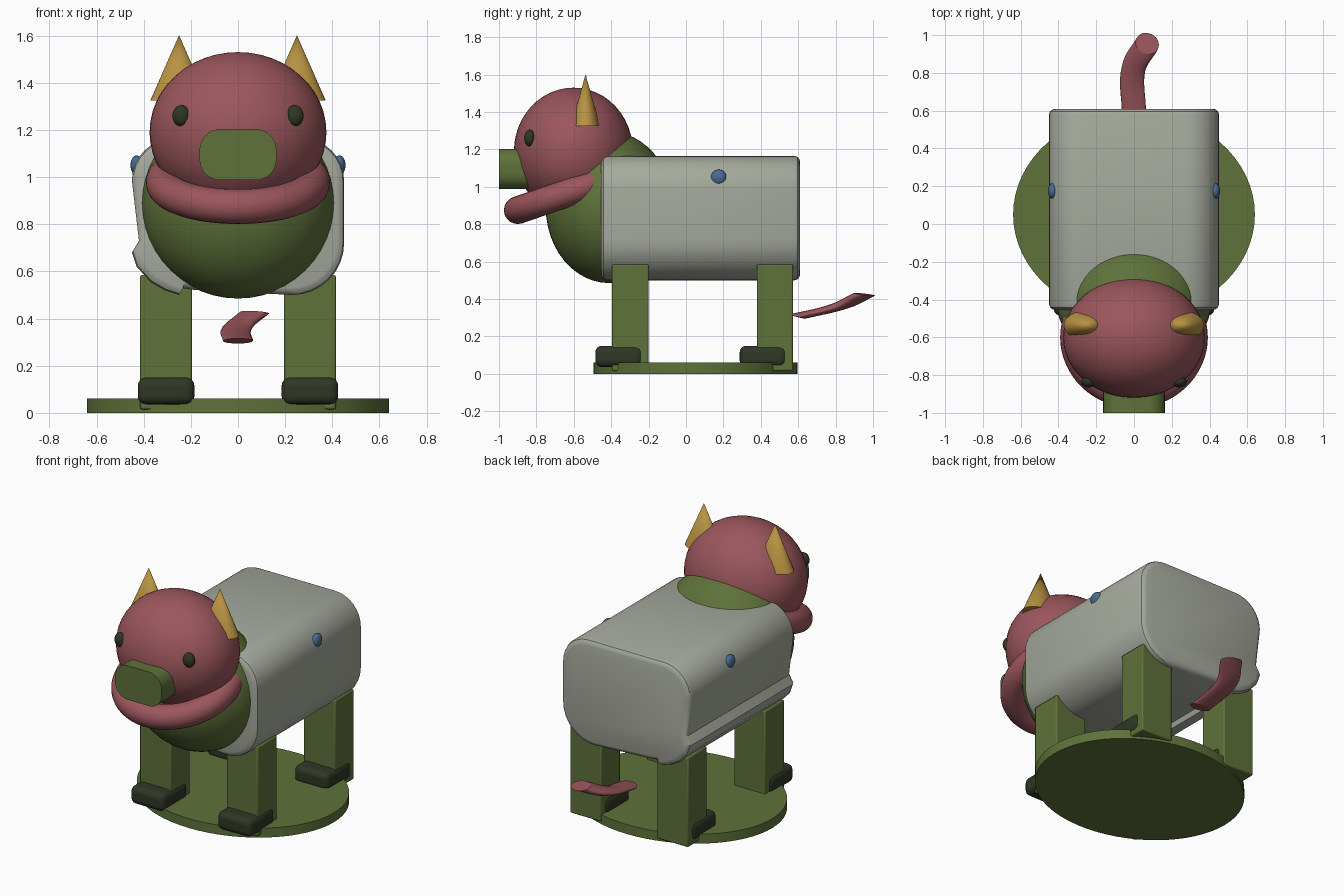
import bpy, bmesh
from math import sin, cos, pi, radians

cube = bpy.data.objects.get("Cube")
if cube:
    bpy.data.objects.remove(cube, do_unlink=True)


def material(name, rgb):
    m = bpy.data.materials.new(name)
    m.use_nodes = True
    m.diffuse_color = (*rgb, 1)
    m.node_tree.nodes["Principled BSDF"].inputs["Base Color"].default_value = (*rgb, 1)
    return m


RED = material("dusty red", (0.328, 0.093, 0.107))
GREEN = material("moss green", (0.112, 0.168, 0.042))
GREY = material("warm grey", (0.381, 0.402, 0.337))
GOLD = material("gold", (0.479, 0.287, 0.054))
DARK = material("dark green", (0.028, 0.038, 0.019))
BLUE = material("blue", (0.065, 0.150, 0.288))


def finish(name, mat, angle=40):
    ob = bpy.context.object
    ob.name = name
    ob.data.materials.clear()
    ob.data.materials.append(mat)
    if angle:
        bpy.ops.object.shade_smooth_by_angle(angle=radians(angle))
    return ob


def ellipsoid(name, mat, loc, radii, seg=48):
    bpy.ops.mesh.primitive_uv_sphere_add(segments=seg, ring_count=seg // 2, location=loc)
    bpy.context.object.scale = radii
    return finish(name, mat)


def box(name, mat, lo, hi, bevel, segments=3):
    bpy.ops.mesh.primitive_cube_add(size=1, location=[(a + b) / 2 for a, b in zip(lo, hi)])
    ob = bpy.context.object
    ob.scale = [b - a for a, b in zip(lo, hi)]
    bpy.ops.object.transform_apply(location=False, rotation=False, scale=True)
    mod = ob.modifiers.new("rounded edges", "BEVEL")
    mod.width, mod.segments = bevel, segments
    return finish(name, mat)


def arc(cx, cz, r, start, end, n=8):
    angles = [radians(start + (end - start) * i / n) for i in range(n + 1)]
    return [(cx + r * cos(a), cz + r * sin(a)) for a in angles]


def loft(name, mat, profile, rings, centre):
    """Sweep an x-z profile along y; each ring is (y, inset from the outline)."""
    bm = bmesh.new()
    half_x = max(abs(p[0]) for p in profile)
    half_z = max(abs(p[1] - centre) for p in profile)
    loops = []
    for y, inset in rings:
        sx, sz = 1 - inset / half_x, 1 - inset / half_z
        loops.append([bm.verts.new((x * sx, y, centre + (z - centre) * sz)) for x, z in profile])
    for a, b in zip(loops, loops[1:]):
        for i in range(len(a)):
            j = (i + 1) % len(a)
            bm.faces.new((a[i], a[j], b[j], b[i]))
    bm.faces.new(loops[0])
    bm.faces.new(loops[-1])
    bmesh.ops.recalc_face_normals(bm, faces=bm.faces)
    mesh = bpy.data.meshes.new(name)
    bm.to_mesh(mesh)
    bm.free()
    ob = bpy.data.objects.new(name, mesh)
    bpy.context.collection.objects.link(ob)
    bpy.ops.object.select_all(action="DESELECT")
    ob.select_set(True)
    bpy.context.view_layer.objects.active = ob
    return finish(name, mat, 35)


# Oval stand
bpy.ops.mesh.primitive_cylinder_add(vertices=64, radius=1, depth=0.06, location=(0, 0.05, 0.03))
bpy.context.object.scale = (0.64, 0.545, 1)
finish("stand", GREEN)

# Body shell: rounded outline with a stepped seam along its right side
outline = (arc(0.23, 0.72, 0.22, -90, 0) + arc(0.27, 0.985, 0.18, 0, 90)
           + arc(-0.27, 0.985, 0.18, 90, 180)
           + [(-0.42, 0.73), (-0.45, 0.68), (-0.43, 0.62), (-0.37, 0.555),
              (-0.31, 0.52), (-0.25, 0.5), (-0.24, 0.53), (-0.19, 0.522)])
rim = [(0, 0.03), (0.004, 0.018), (0.014, 0.005), (0.03, 0)]
rings = [(-0.455 + d, i) for d, i in rim] + [(0.61 - d, i) for d, i in reversed(rim)]
loft("body", GREY, outline, rings, 0.83)

# Chest, head and collar
ellipsoid("chest", GREEN, (0, -0.41, 0.89), (0.41, 0.34, 0.405))
ellipsoid("head", RED, (0, -0.602, 1.19), (0.375, 0.318, 0.34))
bpy.ops.mesh.primitive_torus_add(major_segments=64, minor_segments=20, major_radius=0.317,
                                 minor_radius=0.074, location=(0, -0.6, 0.978),
                                 rotation=(radians(19), 0, 0))
finish("collar", RED)

# Snout with rounded corners
snout = (arc(0.075, 1.075, 0.088, -90, 0) + arc(0.075, 1.115, 0.088, 0, 90)
         + arc(-0.075, 1.115, 0.088, 90, 180) + arc(-0.075, 1.075, 0.088, 180, 270))
loft("snout", GREEN, snout, [(-1, 0), (-0.7, 0)], 1.095)

# Paired parts
for side, s in (("left", 1), ("right", -1)):
    ellipsoid(side + "_eye", DARK, (s * 0.24, -0.835, 1.26), (0.038, 0.03, 0.045), 24)
    ellipsoid(side + "_stud", BLUE, (s * 0.43, 0.175, 1.05), (0.026, 0.042, 0.042), 24)
    bpy.ops.mesh.primitive_cone_add(vertices=32, radius1=1, depth=0.277,
                                    location=(s * 0.25, -0.537, 1.463))
    bpy.context.object.scale = (0.122, 0.078, 1)
    finish(side + "_horn", GOLD, 50)
    xs = sorted((s * 0.195, s * 0.415))
    fx = sorted((s * 0.185, s * 0.425))
    for end, y0, y1, f0, f1, fz in (("front", -0.395, -0.2, -0.485, -0.232, 0.036),
                                    ("back", 0.38, 0.572, 0.287, 0.538, 0.036)):
        box(f"{end}_{side}_leg", GREEN, (xs[0], y0, 0.015), (xs[1], y1, 0.585), 0.008, 2)
        box(f"{end}_{side}_foot", DARK, (fx[0], f0, fz), (fx[1], f1, 0.15), 0.035, 4)

# Flattened, bent tail
curve = bpy.data.curves.new("tail", "CURVE")
curve.dimensions = "3D"
curve.bevel_depth, curve.bevel_resolution = 0.064, 6
curve.use_fill_caps = True
spline = curve.splines.new("BEZIER")
path = [(0, 0.59, 0), (-0.005, 0.81, 0.22), (0.07, 0.955, 0.5)]
spline.bezier_points.add(len(path) - 1)
for point, co in zip(spline.bezier_points, path):
    point.co = co
    point.handle_left_type = point.handle_right_type = "AUTO"
tail = bpy.data.objects.new("tail", curve)
tail.location.z = 0.305
tail.scale.z = 0.24
bpy.context.collection.objects.link(tail)
bpy.ops.object.select_all(action="DESELECT")
tail.select_set(True)
bpy.context.view_layer.objects.active = tail
bpy.ops.object.convert(target="MESH")
finish("tail", RED, 50)
